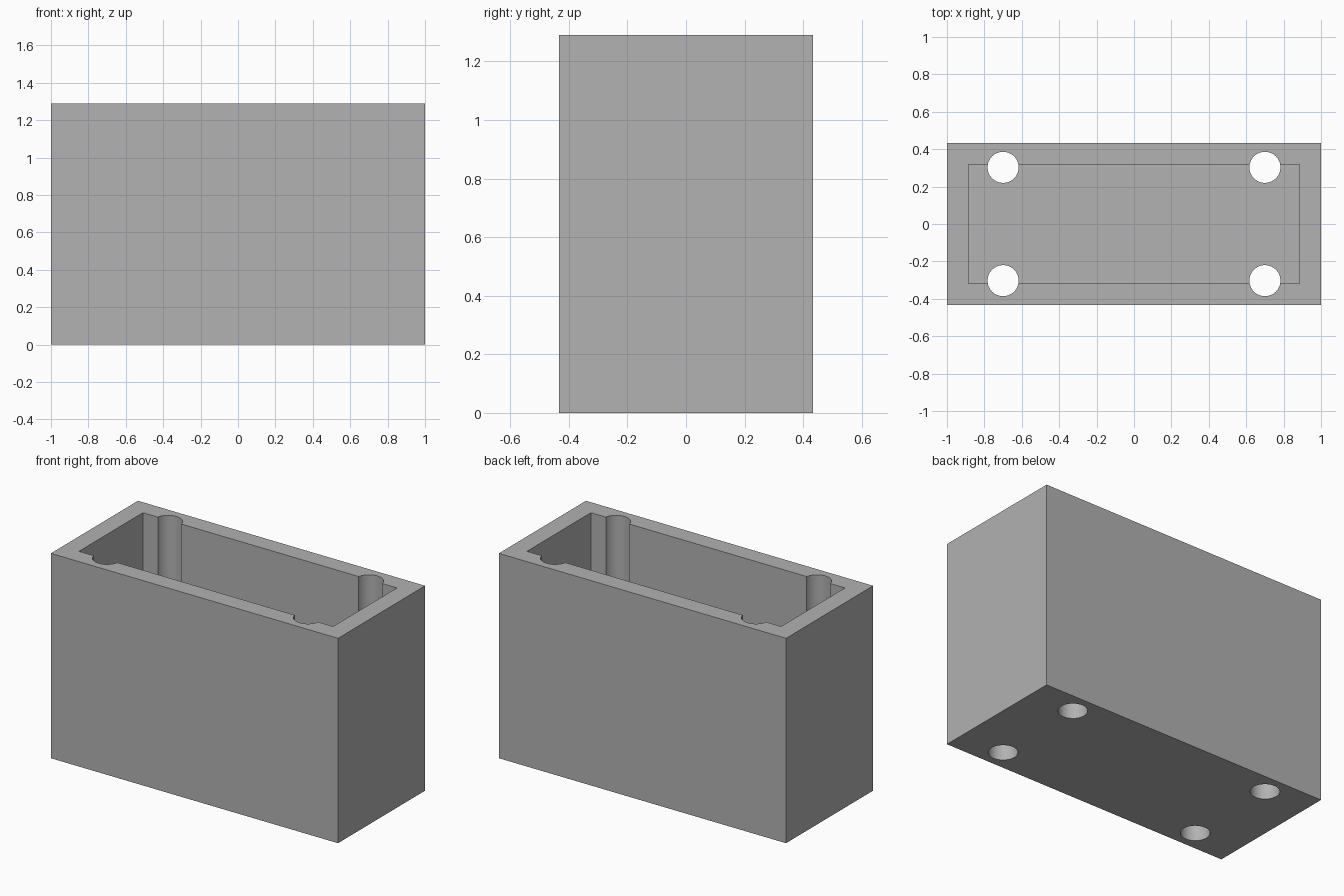
import bpy
import math

if "Cube" in bpy.data.objects:
    bpy.data.objects.remove(bpy.data.objects["Cube"])

LENGTH, DEPTH, HEIGHT = 2.0, 0.866, 1.29
WALL = 0.115
HOLE_X, HOLE_Y, HOLE_R = 0.70, 0.303, 0.083

grey = bpy.data.materials.new("mid_grey")
grey.use_nodes = True
colour = (0.445, 0.445, 0.445, 1)
grey.diffuse_color = colour
grey.node_tree.nodes["Principled BSDF"].inputs["Base Color"].default_value = colour


def box(name, size, bottom):
    bpy.ops.mesh.primitive_cube_add(size=1, location=(0, 0, bottom + size[2] / 2))
    obj = bpy.context.object
    obj.name = name
    obj.scale = size
    bpy.ops.object.transform_apply(location=True, rotation=False, scale=True)
    obj.data.materials.append(grey)
    return obj


def cut(target, cutter):
    mod = target.modifiers.new("cut", 'BOOLEAN')
    mod.operation = 'DIFFERENCE'
    mod.solver = 'EXACT'
    mod.object = cutter
    bpy.context.view_layer.objects.active = target
    bpy.ops.object.modifier_apply(modifier=mod.name)
    bpy.data.objects.remove(cutter)


# Open-topped box with an even wall and floor
body = box("open_box", (LENGTH, DEPTH, HEIGHT), 0)
cut(body, box("cavity_cutter", (LENGTH - 2 * WALL, DEPTH - 2 * WALL, HEIGHT), WALL))

# Four screw channels running the full height, biting into the long walls
for sx in (-1, 1):
    for sy in (-1, 1):
        bpy.ops.mesh.primitive_cylinder_add(
            vertices=64, radius=HOLE_R, depth=HEIGHT * 2,
            location=(sx * HOLE_X, sy * HOLE_Y, HEIGHT / 2))
        channel = bpy.context.object
        channel.name = "channel_cutter"
        channel.data.materials.append(grey)
        cut(body, channel)

# Smooth channel walls, crisp box edges
bpy.ops.object.select_all(action='DESELECT')
body.select_set(True)
bpy.context.view_layer.objects.active = body
bpy.ops.object.shade_smooth_by_angle(angle=math.radians(30))
